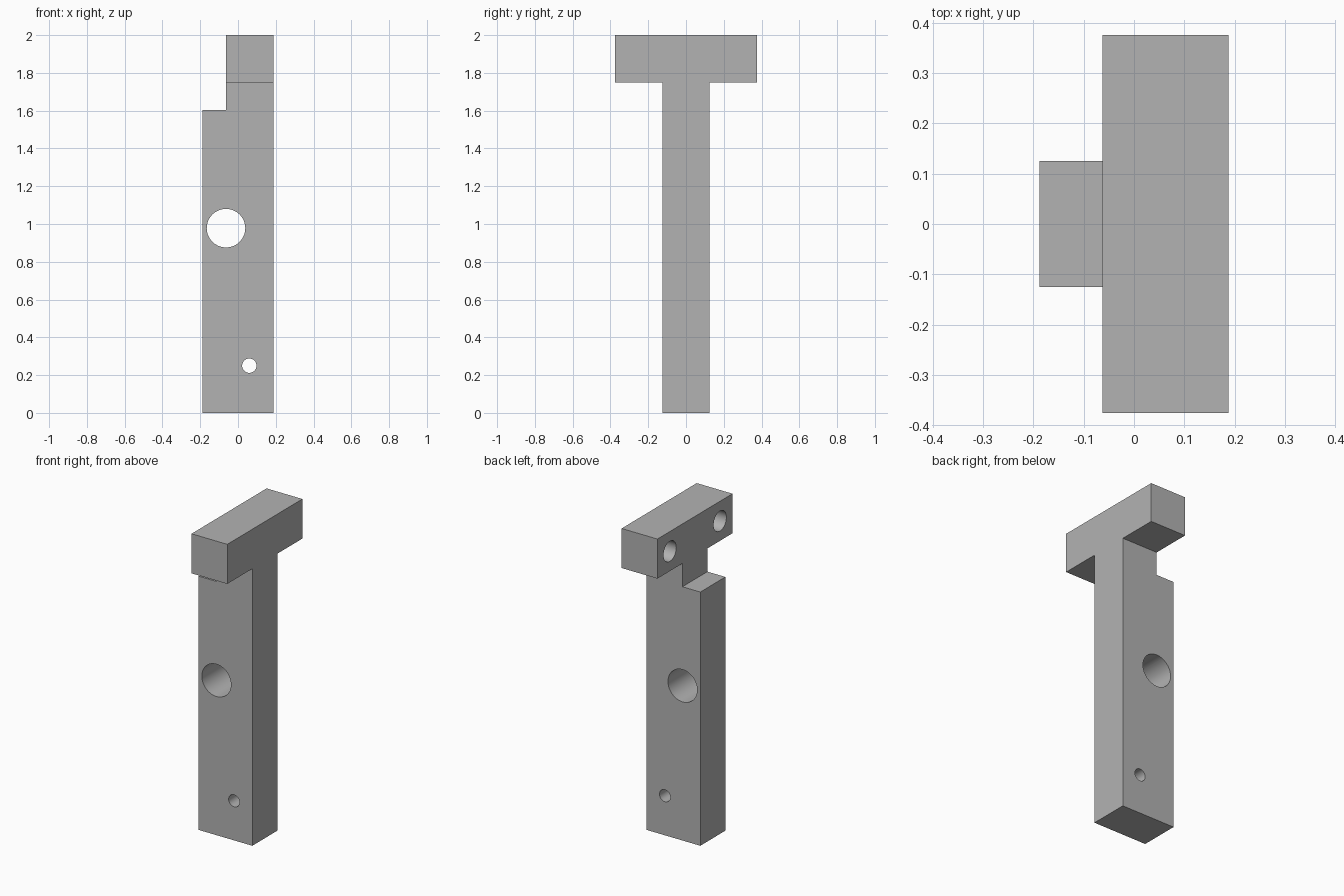
import bpy
import bmesh
from math import pi
from mathutils import Matrix, Vector

cube = bpy.data.objects.get("Cube")
if cube:
    bpy.data.objects.remove(cube, do_unlink=True)

X_MIN, X_STEP, X_MAX = -0.1875, -0.0625, 0.1875
HALF_STEM, HALF_HEAD = 0.125, 0.375
HEAD_Z, STEP_Z, TOP_Z = 1.75, 1.603, 2.0

grey = bpy.data.materials.new("plain grey")
grey.use_nodes = True
grey.diffuse_color = (0.45, 0.45, 0.45, 1)
grey.node_tree.nodes["Principled BSDF"].inputs["Base Color"].default_value = grey.diffuse_color


def make_object(name, bm):
    bmesh.ops.recalc_face_normals(bm, faces=bm.faces)
    mesh = bpy.data.meshes.new(name)
    bm.to_mesh(mesh)
    bm.free()
    mesh.materials.append(grey)
    obj = bpy.data.objects.new(name, mesh)
    bpy.context.collection.objects.link(obj)
    return obj


def box_cutter(name, low, high):
    low, high = Vector(low), Vector(high)
    bm = bmesh.new()
    bmesh.ops.create_cube(bm, size=1, matrix=Matrix.Translation((low + high) / 2)
                          @ Matrix.Diagonal((high - low).to_4d()))
    return make_object(name, bm)


def drill(name, centre, radius, length, axis):
    """Round cutter lying along the X or Y axis."""
    turn = Matrix.Rotation(pi / 2, 4, "Y" if axis == "X" else "X")
    bm = bmesh.new()
    bmesh.ops.create_cone(bm, cap_ends=True, segments=64, radius1=radius, radius2=radius,
                          depth=length, matrix=Matrix.Translation(centre) @ turn)
    return make_object(name, bm)


# T-shaped side profile extruded across the full width
half = [(HALF_STEM, 0), (HALF_STEM, HEAD_Z), (HALF_HEAD, HEAD_Z), (HALF_HEAD, TOP_Z)]
profile = half + [(-y, z) for y, z in reversed(half)]
bm = bmesh.new()
face = bm.faces.new([bm.verts.new((X_MIN, y, z)) for y, z in profile])
side = bmesh.ops.extrude_face_region(bm, geom=[face])
bmesh.ops.translate(bm, vec=(X_MAX - X_MIN, 0, 0),
                    verts=[v for v in side["geom"] if isinstance(v, bmesh.types.BMVert)])
bracket = make_object("t_bracket", bm)

# Step behind the head, two through holes, two blind holes in the head
depth = 0.19
cutters = [
    box_cutter("step_cutter", (-1, -1, STEP_Z), (X_STEP, 1, 3)),
    drill("large_hole_cutter", (-0.0635, 0, 0.978), 0.102, 1, "Y"),
    drill("small_hole_cutter", (0.06, 0, 0.25), 0.038, 1, "Y"),
]
for sign in (-1, 1):
    cutters.append(drill("head_hole_cutter", (X_STEP, sign * 0.25, 1.875),
                         0.0635, depth * 2, "X"))

bpy.ops.object.select_all(action="DESELECT")
bracket.select_set(True)
bpy.context.view_layer.objects.active = bracket
for cutter in cutters:
    cutter.hide_render = True
    cut = bracket.modifiers.new(cutter.name, "BOOLEAN")
    cut.operation = "DIFFERENCE"
    cut.solver = "EXACT"
    cut.object = cutter
    bpy.ops.object.modifier_apply(modifier=cut.name)
    bpy.data.objects.remove(cutter, do_unlink=True)

# Smooth hole walls, sharp corners
bpy.ops.object.shade_smooth_by_angle(angle=pi / 6)
